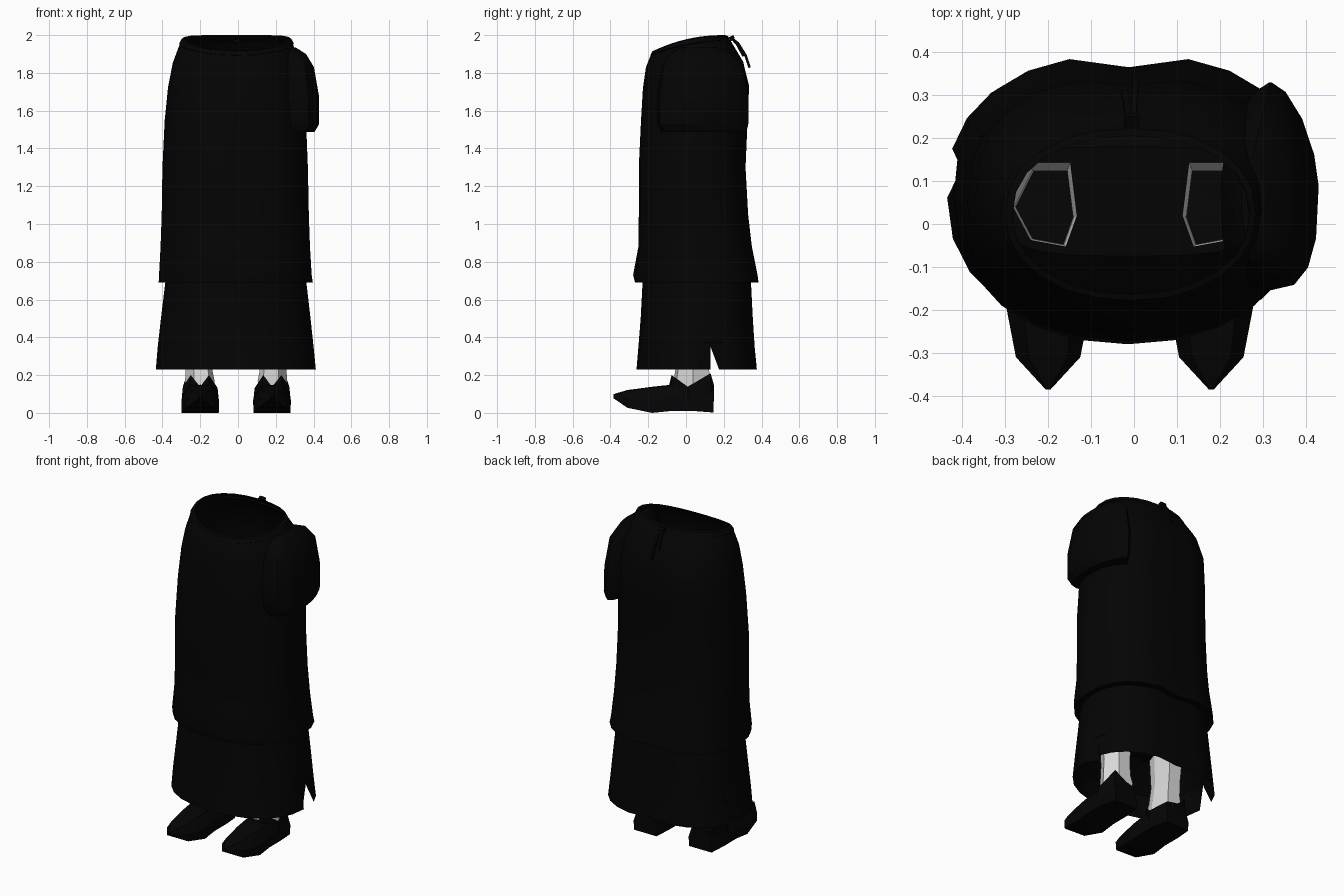
import bpy, bmesh, math

if "Cube" in bpy.data.objects:
    bpy.data.objects.remove(bpy.data.objects["Cube"])

N = 24


def material(name, v):
    m = bpy.data.materials.new(name)
    m.diffuse_color = (v, v, v, 1)
    m.use_nodes = True
    m.node_tree.nodes["Principled BSDF"].inputs["Base Color"].default_value = m.diffuse_color
    return m


BLACK = material("black cloth", 0.0011)
LEATHER = material("black leather", 0.0014)
PALE = material("pale stocking", 0.72)


def finish(name, bm, mat, angle=35):
    bmesh.ops.recalc_face_normals(bm, faces=bm.faces)
    me = bpy.data.meshes.new(name)
    bm.to_mesh(me)
    bm.free()
    me.materials.append(mat)
    ob = bpy.data.objects.new(name, me)
    bpy.context.collection.objects.link(ob)
    bpy.ops.object.select_all(action='DESELECT')
    ob.select_set(True)
    bpy.context.view_layer.objects.active = ob
    bpy.ops.object.shade_smooth_by_angle(angle=math.radians(angle))
    return ob


def oval(z, x0, x1, y0, y1, tilt=0.0, front=2.2, back=2.5, dip=0.0, n=N):
    """Squarish oval in a box; tilt lowers the front edge, dip folds the back in."""
    pts = []
    cx, cy, rx, ry = (x0 + x1) / 2, (y0 + y1) / 2, (x1 - x0) / 2, (y1 - y0) / 2
    for k in range(n):
        a = 2 * math.pi * k / n
        c, s = math.cos(a), math.sin(a)
        e = 2 / (back if s > 0 else front)
        x = cx + rx * math.copysign(abs(c) ** e, c)
        y = cy + ry * math.copysign(abs(s) ** e, s)
        if k == n // 4:
            y -= dip
        t = max(0, (y1 - y) / (y1 - y0))
        pts.append((x, y, z - tilt * t ** 2.2))
    return pts


def loft(bm, rings, caps=False):
    rows = [[bm.verts.new(p) for p in r] for r in rings]
    n = len(rows[0])
    for a, b in zip(rows, rows[1:]):
        for k in range(n):
            bm.faces.new((a[k], b[k], b[(k + 1) % n], a[(k + 1) % n]))
    if caps:
        bm.faces.new(rows[0])
        bm.faces.new(rows[-1][::-1])
    return rows


# Long overskirt with a turned-in hem
bm = bmesh.new()
loft(bm, [
    oval(2.00, -.285, .270, -.165, .208, .080, 2.1, 2.2),
    oval(1.97, -.308, .290, -.186, .236, .075, 2.1, 2.2),
    oval(1.86, -.345, .328, -.212, .310, .030, 2.2, 2.3, .012),
    oval(1.73, -.370, .350, -.228, .342, .010, dip=.018),
    oval(1.55, -.388, .360, -.238, .334, dip=.020),
    oval(1.30, -.400, .370, -.250, .323, dip=.020),
    oval(1.05, -.404, .375, -.250, .337, dip=.020),
    oval(0.88, -.410, .381, -.252, .357, dip=.022),
    oval(0.73, -.418, .390, -.280, .388, dip=.026),
    oval(0.69, -.420, .396, -.270, .393, dip=.028),
    oval(0.69, -.385, .362, -.230, .352, dip=.022)])
finish("overskirt", bm, BLACK)

# Waistband around the tilted top edge
bm = bmesh.new()
loft(bm, [
    oval(1.965, -.305, .288, -.182, .228, .076, 2.1, 2.2),
    oval(1.972, -.312, .296, -.189, .234, .078, 2.1, 2.2),
    oval(1.995, -.300, .284, -.178, .222, .080, 2.1, 2.2),
    oval(2.000, -.283, .268, -.163, .205, .080, 2.1, 2.2)])
finish("waistband", bm, BLACK)

# Underskirt with a slit at each side
bm = bmesh.new()
rings = [oval(0.69, -.385, .362, -.230, .352, dip=.022),
         oval(0.50, -.408, .384, -.240, .362, dip=.022),
         oval(0.35, -.425, .400, -.252, .372, dip=.022),
         oval(0.23, -.435, .412, -.262, .384, dip=.022)]
slits = (1, N // 2 - 1)
flap_x = {k: rings[3][k][0] for k in slits}
for r, inset in zip(rings[2:], (.012, .04)):
    for k in slits:
        x = r[k][0]
        r[k] = (x - math.copysign(inset, x), .13, r[k][2])
rows = [[bm.verts.new(p) for p in r] for r in rings]
flap = {k: bm.verts.new((flap_x[k], .175, .23)) for k in slits}
for i in range(3):
    a, b = rows[i], rows[i + 1]
    for k in range(N):
        j = (k + 1) % N
        bk, bj = b[k], b[j]
        if i == 2 and slits[0] <= k < slits[1]:
            bk, bj = flap.get(k, bk), flap.get(j, bj)
        bm.faces.new((a[k], bk, bj, a[j]))
finish("underskirt", bm, BLACK)

# Stockings: open tapered tubes, outline given for one side and mirrored
LEG = [(.08, .05), (.035, .14), (-.055, .14), (-.07, .02), (-.045, -.05), (.035, -.035)]
MID = -.01
LEG_TOP = .50


def leg_ring(side, z, s, dx=0, dy=0):
    return [(MID + side * (.195 + dx + x * s), .04 + dy + (y - .04) * s, z) for x, y in LEG]


for side, label in ((-1, "left"), (1, "right")):
    bm = bmesh.new()
    loft(bm, [leg_ring(side, LEG_TOP, 1.03), leg_ring(side, .32, .90, 0, -.006),
              leg_ring(side, .22, .95, -.004, -.012), leg_ring(side, .17, 1.04, -.008, -.012),
              leg_ring(side, .09, .95, -.008, -.012)])
    finish(label + "_stocking", bm, PALE, 20)

# Lining: raised inner floor with two leg holes, sloping down to the skirt wall
bm = bmesh.new()
rows = loft(bm, [oval(.37, -.414, .391, -.245, .365, dip=.022),
                 oval(LEG_TOP, -.31, .29, -.075, .18, front=3.5, back=3.5)])
edges = [bm.edges.get((rows[1][k], rows[1][(k + 1) % N])) for k in range(N)]
for side in (-1, 1):
    vs = [bm.verts.new(p) for p in leg_ring(side, LEG_TOP, 1.03)]
    edges += [bm.edges.new((vs[k], vs[(k + 1) % len(vs)])) for k in range(len(vs))]
bmesh.ops.triangle_fill(bm, use_beauty=True, use_dissolve=False, edges=edges)
finish("lining", bm, BLACK)

# Pointed shoes: stations along the foot (y, half width, half top width, bottom, top)
SHOE = [(-.385, .006, .004, .078, .095), (-.31, .075, .045, .027, .117),
        (-.18, .100, .060, .000, .134), (-.08, .097, .065, .010, .145),
        (.04, .097, .075, .010, .125), (.145, .080, .060, .002, .120)]
# Collar of the shoe, raised at the front corners and outer heel (outward x, y, z)
COLLAR = [(0, -.092, .138), (.050, -.076, .200), (.092, .01, .138), (.068, .130, .210),
          (0, .147, .150), (-.066, .135, .145), (-.092, .01, .132), (-.046, -.076, .200)]
for side, label in ((-1, "left"), (1, "right")):
    cx = MID + side * .19
    bm = bmesh.new()
    loft(bm, [[(cx - w * .98, y, b), (cx + w * .98, y, b), (cx + w, y, b + (t - b) * .5),
               (cx + v, y, t), (cx, y, t + .004), (cx - v, y, t), (cx - w, y, b + (t - b) * .5)]
              for y, w, v, b, t in SHOE], caps=True)
    loft(bm, [[(cx + side * x * 1.08, y, .06) for x, y, z in COLLAR],
              [(cx + side * x, y, z) for x, y, z in COLLAR]])
    finish(label + "_shoe", bm, LEATHER, 25)

# Puffed hip pouch on the right side, thinning into the skirt at the back
bm = bmesh.new()
loft(bm, [oval(z, x0, x1, y0, y1, 0, 2.8, 1.6, n=16) for z, x0, x1, y0, y1 in (
    (1.935, .25, .305, -.03, .16), (1.90, .23, .360, -.09, .24), (1.83, .22, .402, -.13, .30),
    (1.67, .20, .430, -.155, .33), (1.53, .21, .430, -.152, .33), (1.487, .23, .405, -.13, .32))],
    caps=True)
finish("hip_pouch", bm, BLACK, 30)


# Tie at the back: a knot and two hanging strands
def strand(name, pts, w, t):
    bm = bmesh.new()
    loft(bm, [[(x - w, y - t, z), (x + w, y - t, z), (x + w, y + t, z + t), (x - w, y + t, z + t)]
              for x, y, z in pts], caps=True)
    finish(name, bm, BLACK)


strand("tie_strand_long", [(-.003, .240, 1.982), (0, .275, 1.955), (.003, .315, 1.89), (.004, .337, 1.825)], .007, .006)
strand("tie_strand_short", [(-.012, .240, 1.982), (-.016, .27, 1.95), (-.022, .305, 1.885)], .007, .006)
strand("tie_knot", [(-.005, .238, 1.962), (-.005, .246, 1.975), (-.005, .238, 1.988)], .018, .012)
